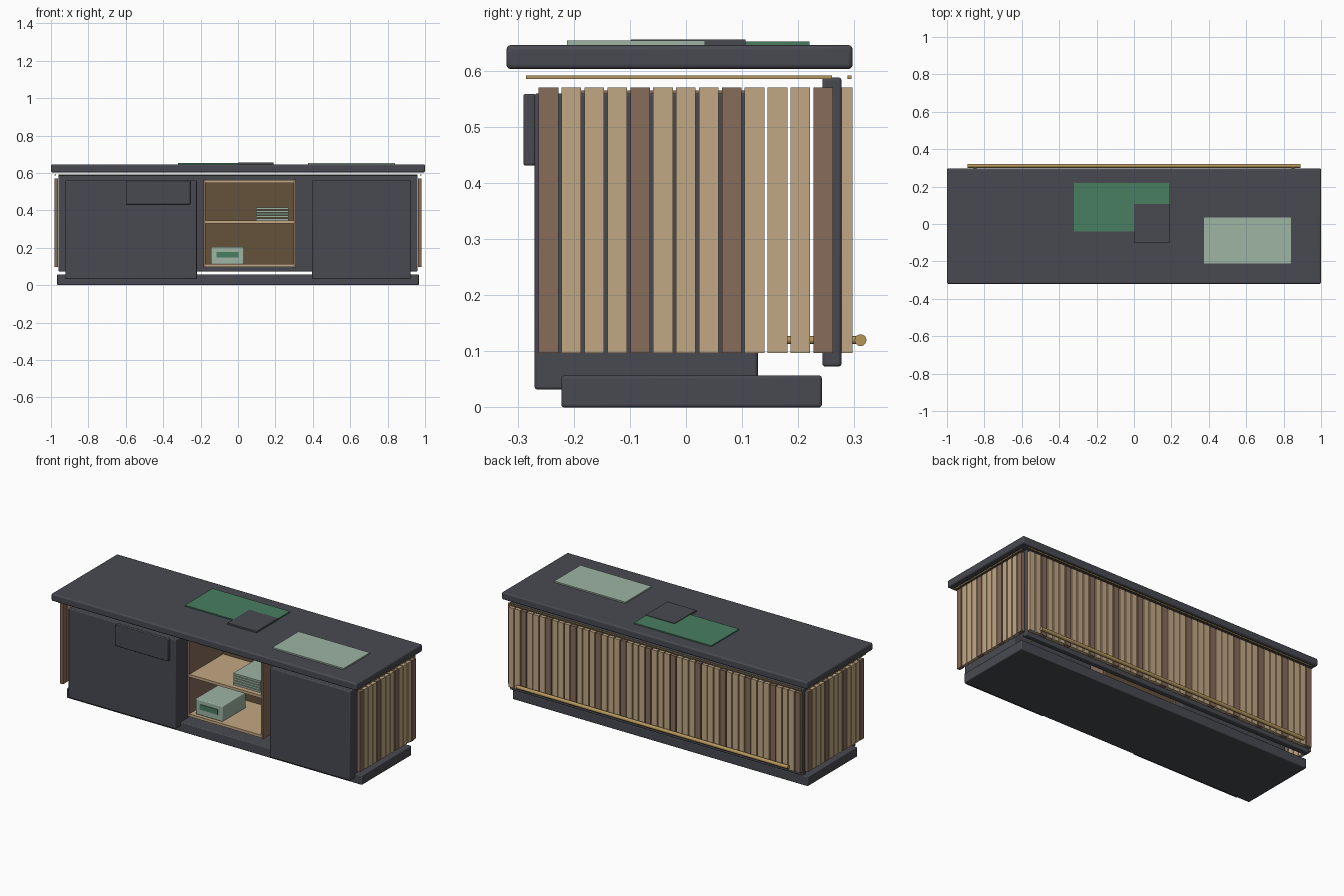
import bpy, math

if "Cube" in bpy.data.objects:
    bpy.data.objects.remove(bpy.data.objects["Cube"])


def mat(name, rgb):
    m = bpy.data.materials.new(name)
    m.diffuse_color = (*rgb, 1)
    m.use_nodes = True
    m.node_tree.nodes["Principled BSDF"].inputs["Base Color"].default_value = m.diffuse_color
    return m


CHARCOAL = mat("charcoal", (0.066, 0.068, 0.083))
TAN = mat("tan wood", (0.54, 0.39, 0.23))
BROWN = mat("brown wood", (0.24, 0.15, 0.105))
BACKING = mat("dark wood", (0.13, 0.085, 0.045))
BRASS = mat("brass", (0.46, 0.31, 0.11))
GREEN = mat("green", (0.065, 0.21, 0.12))
PALE = mat("pale green", (0.34, 0.46, 0.37))


def box(name, x, y, z, material, bevel=0.0):
    """Box from (min, max) ranges, with optional rounded edges."""
    bpy.ops.mesh.primitive_cube_add(
        size=1, location=[(a + b) / 2 for a, b in (x, y, z)])
    o = bpy.context.object
    o.name = name
    o.scale = [b - a for a, b in (x, y, z)]
    bpy.ops.object.transform_apply(location=False, rotation=False, scale=True)
    o.data.materials.append(material)
    if bevel:
        m = o.modifiers.new("bevel", 'BEVEL')
        m.width, m.segments = bevel, 3
        bpy.ops.object.shade_smooth_by_angle()
    return o


def rod(name, centre, radius, length, rot, material):
    bpy.ops.mesh.primitive_cylinder_add(
        vertices=20, radius=radius, depth=length, location=centre, rotation=rot)
    o = bpy.context.object
    o.name = name
    o.data.materials.append(material)
    bpy.ops.object.shade_smooth_by_angle()


# Main body: worktop, plinth, back panel, two cabinets and drawer front
box("worktop", (-1, 1), (-0.32, 0.297), (0.603, 0.646), CHARCOAL, 0.008)
box("plinth", (-0.967, 0.967), (-0.222, 0.242), (0, 0.057), CHARCOAL, 0.005)
box("back_panel", (-0.96, 0.96), (0.243, 0.277), (0.073, 0.588), CHARCOAL, 0.005)
box("left_cabinet", (-0.922, -0.22), (-0.27, 0.128), (0.032, 0.56), CHARCOAL, 0.005)
box("right_cabinet", (0.395, 0.922), (-0.27, 0.128), (0.032, 0.56), CHARCOAL, 0.005)
box("drawer_front", (-0.6, -0.255), (-0.29, -0.268), (0.431, 0.559), CHARCOAL, 0.004)

# Slatted cladding on both ends and the back, every fourth slat darker
PITCH, WIDTH = 0.0408, 0.035
for side, s in (("left", -1), ("right", 1)):
    xs = sorted((s * 0.962, s * 0.982))
    for i in range(13):
        y = -0.245 + i * PITCH
        box(f"{side}_slat", xs, (y - WIDTH / 2, y + WIDTH / 2), (0.097, 0.57),
            TAN if i % 4 else BROWN)
    box(f"{side}_brass_strip", sorted((s * 0.972, s * 0.98)), (-0.285, 0.26),
        (0.585, 0.592), BRASS)
for i in range(47):
    x = (i - 23) * PITCH
    box("back_slat", (x - WIDTH / 2, x + WIDTH / 2), (0.277, 0.297), (0.097, 0.57),
        TAN if i % 4 else BROWN)
box("back_brass_strip", (-0.96, 0.96), (0.288, 0.295), (0.585, 0.592), BRASS)

# Brass rail along the back with two brackets
rod("foot_rail", (0, 0.311, 0.12), 0.0105, 1.78, (0, math.pi / 2, 0), BRASS)
for x in (-0.85, 0.85):
    rod("rail_bracket", (x, 0.245, 0.12), 0.007, 0.13, (math.pi / 2, 0, 0), BRASS)

# Open shelf unit
FRONT, REAR = -0.208, 0.12
for x in (-0.185, 0.297):
    box("shelf_side", (x, x + 0.012), (FRONT, REAR), (0.092, 0.565), BROWN)
for z in (0.096, 0.33, 0.547):
    box("shelf_board", (-0.173, 0.297), (FRONT, REAR), (z, z + 0.016), TAN)
box("shelf_back", (-0.173, 0.297), (REAR - 0.012, REAR), (0.096, 0.563), BACKING)

# Storage box with label, and stacked sheets
box("storage_box", (-0.145, 0.032), (-0.19, 0.03), (0.112, 0.205), PALE, 0.005)
box("box_label", (-0.115, 0.003), (-0.194, -0.189), (0.148, 0.178), GREEN)
for i in range(5):
    z = 0.346 + i * 0.0145
    box("stacked_sheet", (0.095, 0.27), (-0.18, 0.04), (z, z + 0.011), PALE)

# Flat mats on the worktop
box("green_mat", (-0.32, 0.187), (-0.04, 0.22), (0.645, 0.6525), GREEN)
box("dark_mat", (0, 0.19), (-0.098, 0.106), (0.646, 0.6555), CHARCOAL)
box("pale_mat", (0.373, 0.84), (-0.212, 0.034), (0.645, 0.654), PALE)
